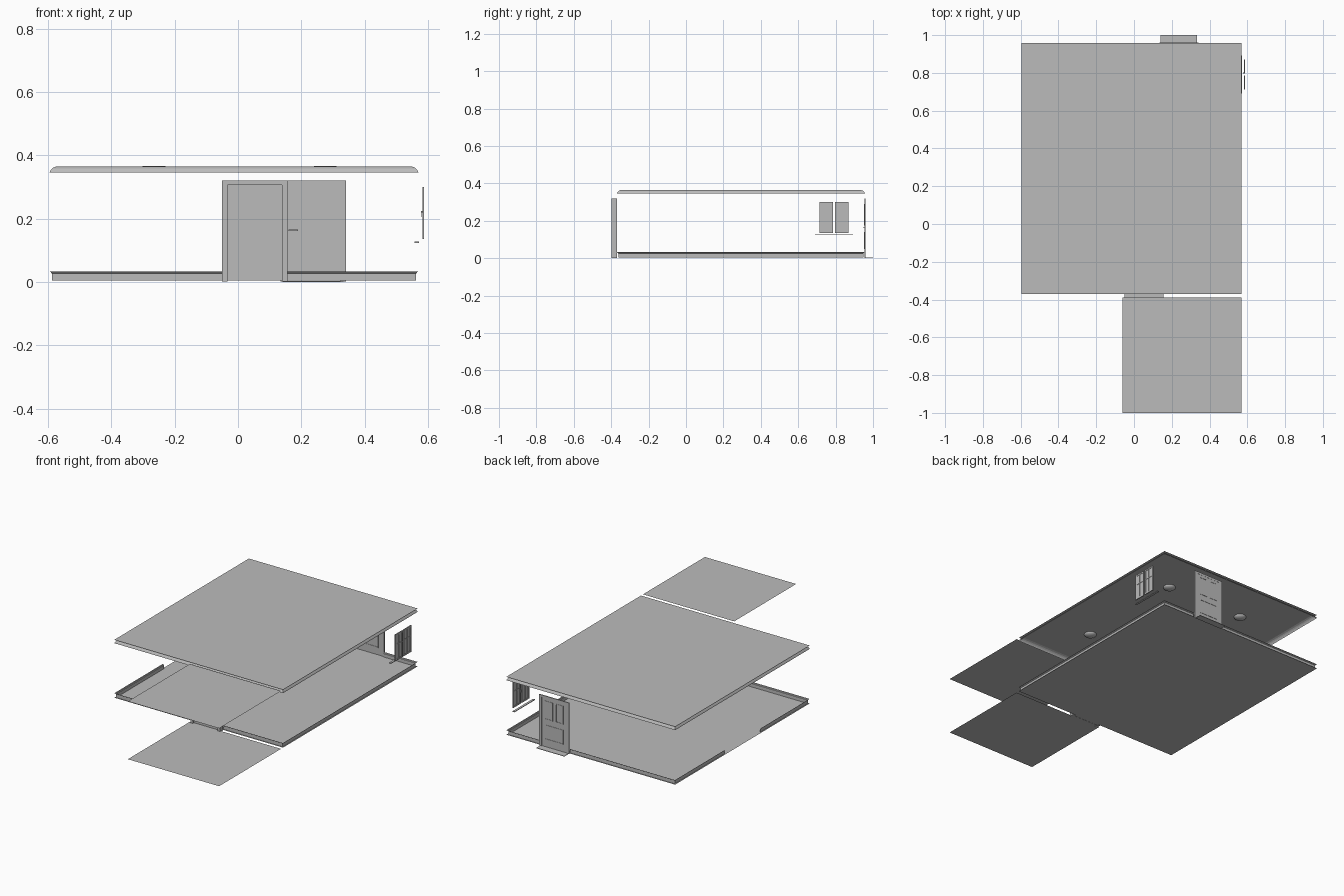
import bpy, bmesh, math
from mathutils import Vector

if "Cube" in bpy.data.objects:
    bpy.data.objects.remove(bpy.data.objects["Cube"])

# Room shell limits
X0, X1, Y0, Y1 = -0.595, 0.57, -0.37, 0.957
FLOOR, CEIL = 0.005, 0.366

grey = bpy.data.materials.new("plain grey")
grey.diffuse_color = (0.5, 0.5, 0.5, 1)
grey.use_nodes = True
grey.node_tree.nodes["Principled BSDF"].inputs["Base Color"].default_value = grey.diffuse_color


def finish(name, bm, smooth=False):
    mesh = bpy.data.meshes.new(name)
    bm.to_mesh(mesh)
    bm.free()
    mesh.materials.append(grey)
    for p in mesh.polygons:
        p.use_smooth = smooth
    ob = bpy.data.objects.new(name, mesh)
    bpy.context.collection.objects.link(ob)
    return ob


def plane(name, x0, x1, y0, y1, z, up=True):
    bm = bmesh.new()
    pts = [(x0, y0, z), (x1, y0, z), (x1, y1, z), (x0, y1, z)]
    bm.faces.new([bm.verts.new(p) for p in (pts if up else pts[::-1])])
    return finish(name, bm)


def add_box(bm, x0, x1, y0, y1, z0, z1):
    vs = bmesh.ops.create_cube(bm, size=1)["verts"]
    for v in vs:
        v.co = Vector((x0 if v.co.x < 0 else x1,
                       y0 if v.co.y < 0 else y1,
                       z0 if v.co.z < 0 else z1))


def boxes(name, items):
    bm = bmesh.new()
    for it in items:
        add_box(bm, *it)
    return finish(name, bm)


def add_strip(bm, p0, p1, profile, mitre0=True, mitre1=True):
    """Sweep (inset, z) profile along a wall; the room lies left of p0->p1."""
    a, b = Vector(p0), Vector(p1)
    d = (b - a).normalized()
    n = Vector((-d.y, d.x))
    rows = []
    for inset, z in profile:
        s = a + n * inset + (d * inset if mitre0 else d * 0)
        e = b + n * inset - (d * inset if mitre1 else d * 0)
        rows.append([bm.verts.new((q.x, q.y, z)) for q in (s, e)])
    for r, t in zip(rows, rows[1:]):
        bm.faces.new((r[1], r[0], t[0], t[1]))


# Floors and ceilings of the room and the hall in front of it
plane("room_floor", X0, X1, Y0, Y1, FLOOR)
plane("hall_floor", -0.06, X1, -1.0, -0.39, FLOOR)
plane("room_ceiling", X0, X1, Y0, Y1, CEIL, False)
plane("hall_ceiling", -0.06, X1, -1.0, -0.39, CEIL, False)
plane("doorway_floor", -0.035, 0.14, -0.39, Y0, FLOOR)

# Skirting, broken at the doorways and the side opening
skirt = [(0.008, FLOOR), (0.008, 0.026), (0.005, 0.028), (0.004, 0.031), (0.0, 0.033)]
bm = bmesh.new()
for p0, p1, m0, m1 in [
        ((X0, Y0), (-0.05, Y0), True, False), ((0.155, Y0), (X1, Y0), False, True),
        ((X1, Y0), (X1, Y1), True, True),
        ((X1, Y1), (0.34, Y1), True, False), ((0.135, Y1), (X0, Y1), False, True),
        ((X0, Y1), (X0, 0.46), True, False), ((X0, 0.11), (X0, Y0), False, True)]:
    add_strip(bm, p0, p1, skirt, m0, m1)
finish("skirting", bm)

# Cove moulding round the ceiling
cove = [(0.0, 0.345), (0.002, 0.35), (0.006, 0.356), (0.012, 0.361), (0.022, CEIL - 0.001)]
corners = [(X0, Y0), (X1, Y0), (X1, Y1), (X0, Y1)]
bm = bmesh.new()
for i in range(4):
    add_strip(bm, corners[i], corners[(i + 1) % 4], cove)
finish("ceiling_cove", bm)

# Shallow dome lights on the ceiling
for x in (-0.265, 0.275):
    for y in (-0.07, 0.65):
        bm = bmesh.new()
        bmesh.ops.create_uvsphere(bm, u_segments=24, v_segments=12, radius=0.036)
        bmesh.ops.delete(bm, geom=[v for v in bm.verts if v.co.z > 0.001], context="VERTS")
        for v in bm.verts:
            v.co = Vector((v.co.x + x, v.co.y + y, CEIL + v.co.z * 0.5))
        finish("ceiling_light", bm, True)


def door(prefix, cx, leaf, casing):
    """Panelled leaf inside a three-sided casing; leaf and casing are y ranges."""
    boxes(prefix + "_casing", [
        (cx - 0.103, cx - 0.086, *casing, 0.002, 0.32),
        (cx + 0.086, cx + 0.103, *casing, 0.002, 0.32),
        (cx - 0.086, cx + 0.086, *casing, 0.306, 0.32)])
    y0, y1 = leaf
    panels = [(-0.063, -0.01, 0.175, 0.29), (0.01, 0.063, 0.175, 0.29), (-0.063, 0.063, 0.05, 0.14)]
    boxes(prefix + "_leaf", [(cx - 0.086, cx + 0.086, y0, y1, 0.004, 0.306)])
    # Raised moulding round each panel, on both faces
    rims = []
    for a, b, lo, hi in panels:
        a, b, w = a + cx, b + cx, 0.004
        e0, e1 = y0 - 0.002, y1 + 0.002
        rims += [(a, a + w, e0, e1, lo, hi), (b - w, b, e0, e1, lo, hi),
                 (a + w, b - w, e0, e1, lo, lo + w), (a + w, b - w, e0, e1, hi - w, hi)]
    boxes(prefix + "_panel_rims", rims)


door("front_door", 0.0525, (-0.386, -0.380), (-0.398, -0.368))
door("back_door", 0.2375, (0.955, 0.959), (0.954, 0.960))

# Back door lever handle and outside step
boxes("back_door_handle", [(0.160, 0.190, 0.946, 0.949, 0.161, 0.165),
                           (0.160, 0.164, 0.946, 0.955, 0.161, 0.165)])
boxes("back_step", [(0.14, 0.333, Y1, 1.0, 0.0, 0.003)])

# Window: two sashes with glass, glazing bars, a catch and a sill
for y0, y1 in ((0.713, 0.786), (0.796, 0.870)):
    z0, z1, w, xa, xb = 0.135, 0.30, 0.009, 0.582, 0.588
    ym = (y0 + y1) / 2
    boxes("window_sash", [
        (xa, xb, y0, y0 + w, z0, z1), (xa, xb, y1 - w, y1, z0, z1),
        (xa, xb, y0 + w, y1 - w, z0, z0 + w), (xa, xb, y0 + w, y1 - w, z1 - w, z1),
        (xa, xb, ym - 0.002, ym + 0.002, z0 + w, z1 - w),
        (xa, xb, y0 + w, y1 - w, 0.233, 0.237)])
    boxes("window_glass", [(0.5845, 0.5855, y0 + w, y1 - w, z0 + w, z1 - w)])
boxes("window_catch", [(0.577, 0.580, 0.797, 0.801, 0.205, 0.224),
                       (0.577, 0.584, 0.797, 0.801, 0.220, 0.224)])
boxes("window_sill", [(0.558, 0.572, 0.69, 0.893, 0.123, 0.127)])
